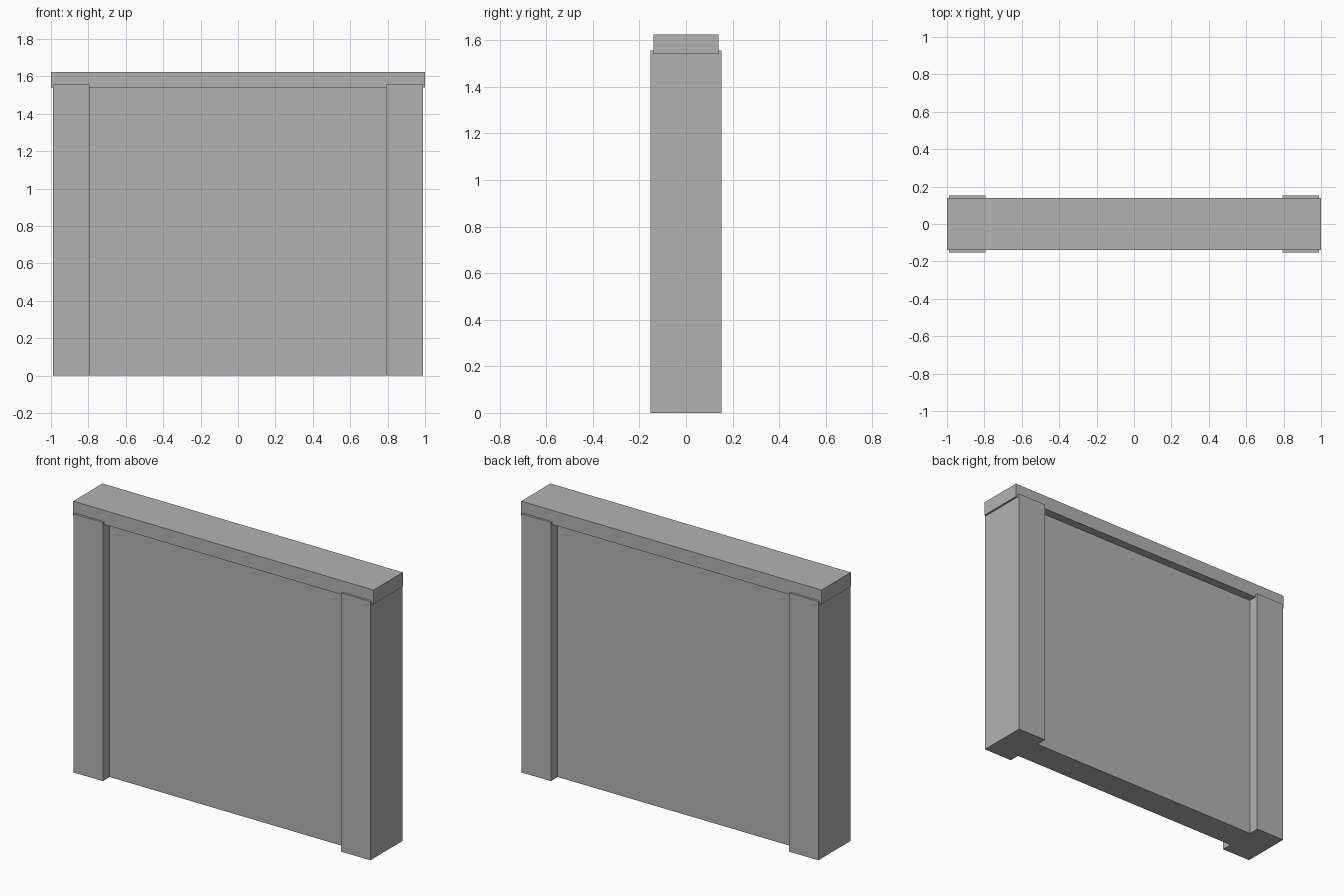
import bpy

if "Cube" in bpy.data.objects:
    bpy.data.objects.remove(bpy.data.objects["Cube"])

# One plain grey for everything
grey = bpy.data.materials.new("grey")
grey.diffuse_color = (0.45, 0.45, 0.45, 1)
grey.use_nodes = True
grey.node_tree.nodes["Principled BSDF"].inputs["Base Color"].default_value = grey.diffuse_color


def box(name, x, y, z):
    """Box from (min, max) ranges on each axis."""
    bpy.ops.mesh.primitive_cube_add(size=1, location=[(a + b) / 2 for a, b in (x, y, z)])
    ob = bpy.context.object
    ob.name = name
    ob.scale = [b - a for a, b in (x, y, z)]
    bpy.ops.object.transform_apply(location=False, rotation=False, scale=True)
    ob.data.materials.append(grey)
    return ob


# Recessed wall panel between the posts
box("wall_panel", (-0.80, 0.80), (-0.087, 0.087), (0, 1.55))

# End posts, a little deeper than the cap
box("left_post", (-0.988, -0.794), (-0.152, 0.152), (0, 1.557))
box("right_post", (0.794, 0.988), (-0.152, 0.152), (0, 1.557))

# Cap running along the top
box("top_cap", (-1, 1), (-0.139, 0.139), (1.54, 1.625))
